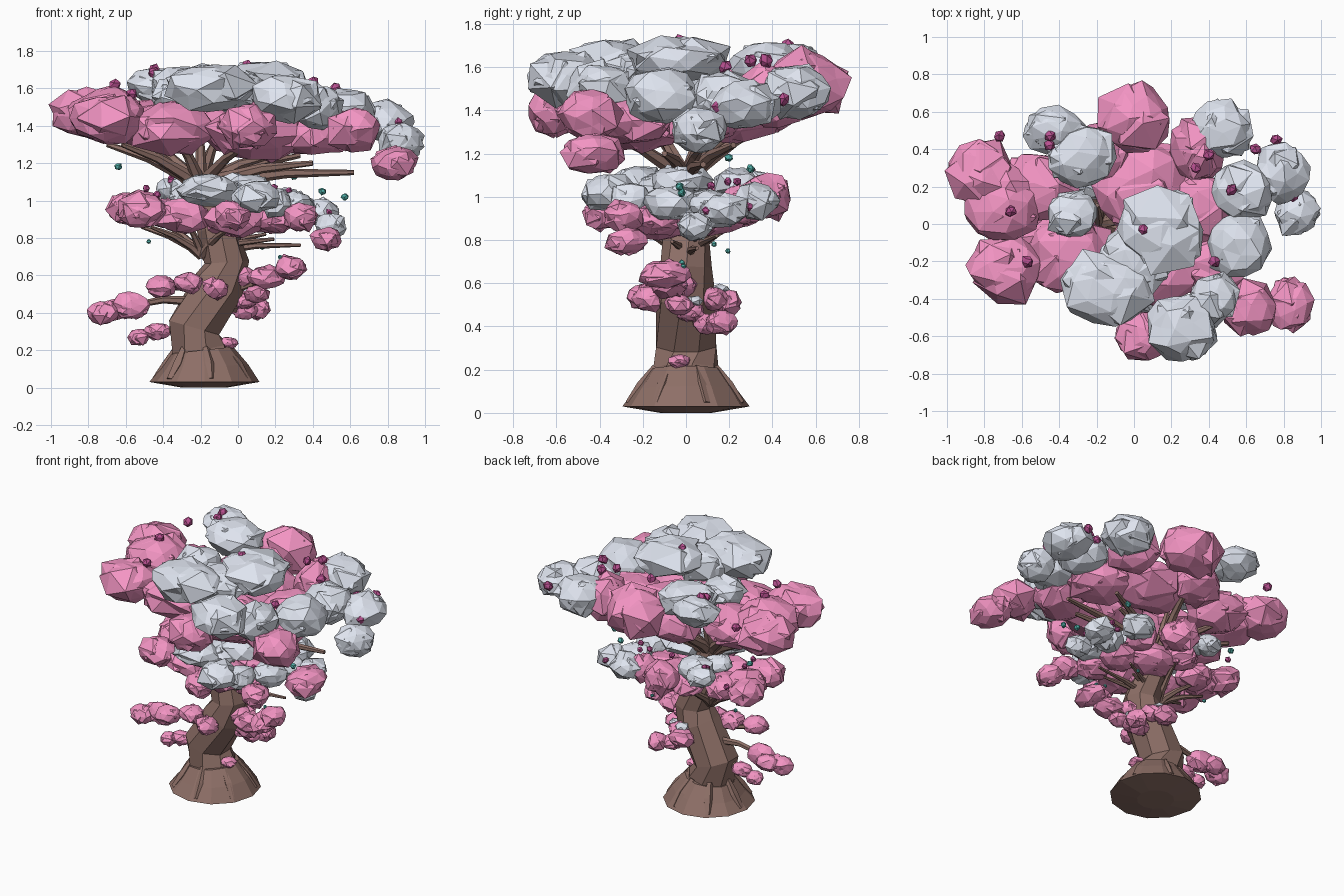
import bpy, bmesh, math, random
from mathutils import Vector, Matrix

random.seed(4)

def mat(name, col):
    m = bpy.data.materials.new(name)
    m.diffuse_color = (*col, 1)
    return m

BARK = mat("bark", (0.27, 0.16, 0.135))
PINK = mat("pink_leaf", (0.90, 0.30, 0.55))
WHITE = mat("pale_leaf", (0.74, 0.78, 0.87))
MAGENTA = mat("magenta", (0.48, 0.08, 0.28))
TEAL = mat("teal", (0.08, 0.42, 0.38))

def finish(bm, name, material):
    bmesh.ops.recalc_face_normals(bm, faces=bm.faces)
    me = bpy.data.meshes.new(name)
    bm.to_mesh(me)
    bm.free()
    me.materials.append(material)
    ob = bpy.data.objects.new(name, me)
    bpy.context.collection.objects.link(ob)
    return ob

def tube(bm, pts, radii, n, twist=0.0):
    """Faceted tapered tube through pts."""
    pts = [Vector(p) for p in pts]
    rings = []
    for i, p in enumerate(pts):
        d = (pts[min(i + 1, len(pts) - 1)] - pts[max(i - 1, 0)]).normalized()
        q = Vector((0, 0, 1)).rotation_difference(d)
        rings.append([bm.verts.new(p + q @ Vector((
            radii[i] * math.cos(2 * math.pi * k / n + twist * i),
            radii[i] * math.sin(2 * math.pi * k / n + twist * i), 0))) for k in range(n)])
    for a, b in zip(rings, rings[1:]):
        for k in range(n):
            bm.faces.new((a[k], a[(k + 1) % n], b[(k + 1) % n], b[k]))
    bm.faces.new(rings[0])
    bm.faces.new(rings[-1])

def blob(bm, x, y, z, rx, ry, rz, sub=2, jit=0.08):
    """Faceted, slightly irregular ball."""
    rot = Matrix.Rotation(random.uniform(0, 6), 3, Vector((random.random(), random.random(), 1)).normalized())
    for v in bmesh.ops.create_icosphere(bm, subdivisions=sub, radius=1)["verts"]:
        c = rot @ v.co * random.uniform(1 - jit, 1 + jit)
        c += Vector([random.uniform(-jit, jit) for _ in range(3)])
        v.co = (x + c.x * rx, y + c.y * ry, z + c.z * rz)

def clump(bm, x, y, z, rx, ry, rz):
    """Leaf clump: overlapping coarse balls that break up the outline."""
    blob(bm, x, y, z, rx * .96, ry * .96, rz * .94, jit=.085)
    a0 = random.uniform(0, 6)
    for k in range(2):
        a = a0 + k * 2.6
        blob(bm, x + .25 * rx * math.cos(a), y + .25 * ry * math.sin(a),
             z + random.uniform(-.15, .15) * rz, rx * .84, ry * .84, rz * .92, sub=1, jit=.1)

# canopy layout: x, y, z, rx, ry, rz
pink = [(-.82, .27, 1.46, .18, .19, .14), (-.70, .10, 1.46, .22, .21, .15),
        (-.69, -.24, 1.43, .21, .19, .15), (0, .57, 1.52, .20, .19, .17),
        (.34, .40, 1.46, .16, .17, .15), (.05, -.60, 1.40, .16, .14, .13),
        (.62, -.45, 1.38, .15, .15, .13), (.83, -.43, 1.20, .13, .15, .10),
        (-.35, -.15, 1.39, .25, .22, .15), (-.5, .2, 1.41, .20, .20, .14),
        (.05, .20, 1.39, .26, .25, .15), (.10, -.20, 1.36, .28, .25, .15),
        (-.18, .38, 1.42, .18, .18, .13), (.35, .08, 1.37, .22, .2, .13),
        (.42, -.22, 1.36, .19, .18, .12)]
pale = [(-.43, .50, 1.61, .16, .13, .11), (-.28, .37, 1.61, .19, .17, .12),
        (.15, -.04, 1.63, .24, .23, .12), (-.15, -.35, 1.61, .26, .20, .14),
        (.25, -.56, 1.55, .20, .19, .14), (.42, -.40, 1.50, .14, .15, .13),
        (-.33, .05, 1.55, .14, .13, .10), (.46, .50, 1.49, .18, .17, .14),
        (.79, .27, 1.42, .15, .17, .12), (.87, .06, 1.31, .13, .13, .11),
        (.58, .17, 1.45, .17, .17, .14), (.57, -.12, 1.47, .18, .18, .14),
        (0, -.2, 1.58, .2, .2, .12)]
buds = [(-.72, .47, 1.56), (-.45, .42, 1.68), (-.66, .07, 1.62), (-.57, -.2, 1.57),
        (.05, -.03, 1.72), (.15, .17, 1.56), (.65, .40, 1.43), (.52, .18, 1.60),
        (.76, .45, 1.45), (.40, .37, 1.63), (.33, .30, 1.63), (.43, -.20, 1.54),
        (.85, .15, 1.42), (-.45, .47, 1.70)]
berries = [(-.64, .20, 1.18), (.45, -.03, 1.05), (.57, -.02, 1.02), (.30, .30, 1.13)]
tips = [(-.70, .10, 1.30), (-.62, -.15, 1.30), (-.48, .22, 1.30), (-.32, -.15, 1.32),
        (-.10, .42, 1.36), (.05, -.38, 1.30), (.18, .08, 1.24), (.33, .22, 1.24),
        (.40, -.1, 1.20), (.62, .08, 1.15), (-.2, .1, 1.36)]

def tier(tag, place):
    bm = bmesh.new()
    for t in tips:
        o, t = Vector((-.2, 0, 1.06)), Vector(t)
        m1, m2 = o.lerp(t, .2), o.lerp(t, .55)
        m1.z += .03
        m2.z += .035
        tube(bm, [o, m1, m2, t], [.04, .034, .026, .014], 6)
    obs = [finish(bm, tag + "_branches", BARK)]
    for name, items, m in (("pink_clumps", pink, PINK), ("pale_clumps", pale, WHITE)):
        bm = bmesh.new()
        for b in items:
            clump(bm, *b)
        obs.append(finish(bm, tag + "_" + name, m))
    for name, items, r, m in (("buds", buds, .033, MAGENTA), ("berries", berries, .021, TEAL)):
        bm = bmesh.new()
        for p in items:
            blob(bm, *p, r, r, r, sub=1, jit=.1)
        obs.append(finish(bm, tag + "_" + name, m))
    for o in obs:
        o.data.transform(place)

# the middle tier repeats the crown at a smaller size
tier("crown", Matrix.Identity(4))
tier("middle", Matrix.Translation((-.065, 0, .02)) @ Matrix.Scale(.645, 4))

# crooked trunk
bm = bmesh.new()
tube(bm, [(-.19, 0, .1), (-.20, 0, .2), (-.235, 0, .32), (-.10, 0, .55), (-.06, 0, .67),
          (-.12, 0, .86), (-.2, 0, 1.10)], [.18, .155, .15, .14, .12, .105, .07], 8, .2)
finish(bm, "trunk", BARK)

# flared foot
bm = bmesh.new()
tube(bm, [(-.18, 0, 0), (-.18, 0, .03), (-.18, 0, .11), (-.19, 0, .20)], [.12, .295, .235, .165], 12)
finish(bm, "foot", BARK)

# root ridges
bm = bmesh.new()
for i in range(7):
    a = 2 * math.pi * (i + .4) / 7
    c, s = math.cos(a), math.sin(a)
    tube(bm, [(-.18 + .265 * c, .265 * s, .04), (-.18 + .2 * c, .2 * s, .12),
              (-.19 + .14 * c, .14 * s, .21)], [.022, .035, .02], 5)
finish(bm, "roots", BARK)

# low side branches and their clumps
bm = bmesh.new()
for path in ([(-.2, 0, .46), (-.40, -.02, .47), (-.70, -.03, .41)],
             [(-.1, 0, .5), (-.25, -.08, .53), (-.42, -.15, .54)],
             [(-.22, 0, .25), (-.36, -.02, .31), (-.50, -.02, .28)],
             [(-.1, 0, .5), (.08, -.04, .56), (.28, -.1, .64)],
             [(-.12, 0, .42), (0, .08, .42), (.10, .15, .42)],
             [(-.1, 0, .5), (-.1, .12, .52), (-.1, .2, .51)]):
    tube(bm, path, [.028, .02, .012], 6)
finish(bm, "low_branches", BARK)

bm = bmesh.new()
for b in [(-.72, -.03, .40, .085, .075, .07), (-.57, -.02, .44, .10, .075, .075),
          (-.65, .02, .42, .08, .07, .06), (-.53, -.01, .27, .06, .055, .05),
          (-.43, -.01, .30, .075, .055, .05), (-.41, -.19, .54, .085, .085, .065),
          (-.27, -.13, .56, .09, .08, .06), (-.12, -.17, .53, .07, .08, .06),
          (.28, -.10, .64, .085, .12, .07), (.15, -.08, .59, .11, .09, .065),
          (.03, -.02, .59, .07, .07, .06), (.11, .16, .42, .065, .075, .06),
          (.04, .10, .41, .07, .07, .05), (.10, -.03, .50, .07, .07, .05),
          (-.10, .19, .51, .09, .07, .065), (-.05, .13, .53, .08, .07, .06),
          (.03, .02, .47, .07, .07, .05), (-.05, -.03, .24, .05, .055, .035)]:
    clump(bm, *b)
finish(bm, "low_pink_clumps", PINK)

bm = bmesh.new()
for b in [(-.08, .16, .575, .05, .05, .025), (.06, .04, .52, .04, .04, .025)]:
    blob(bm, *b, sub=1)
finish(bm, "low_pale_clumps", WHITE)
